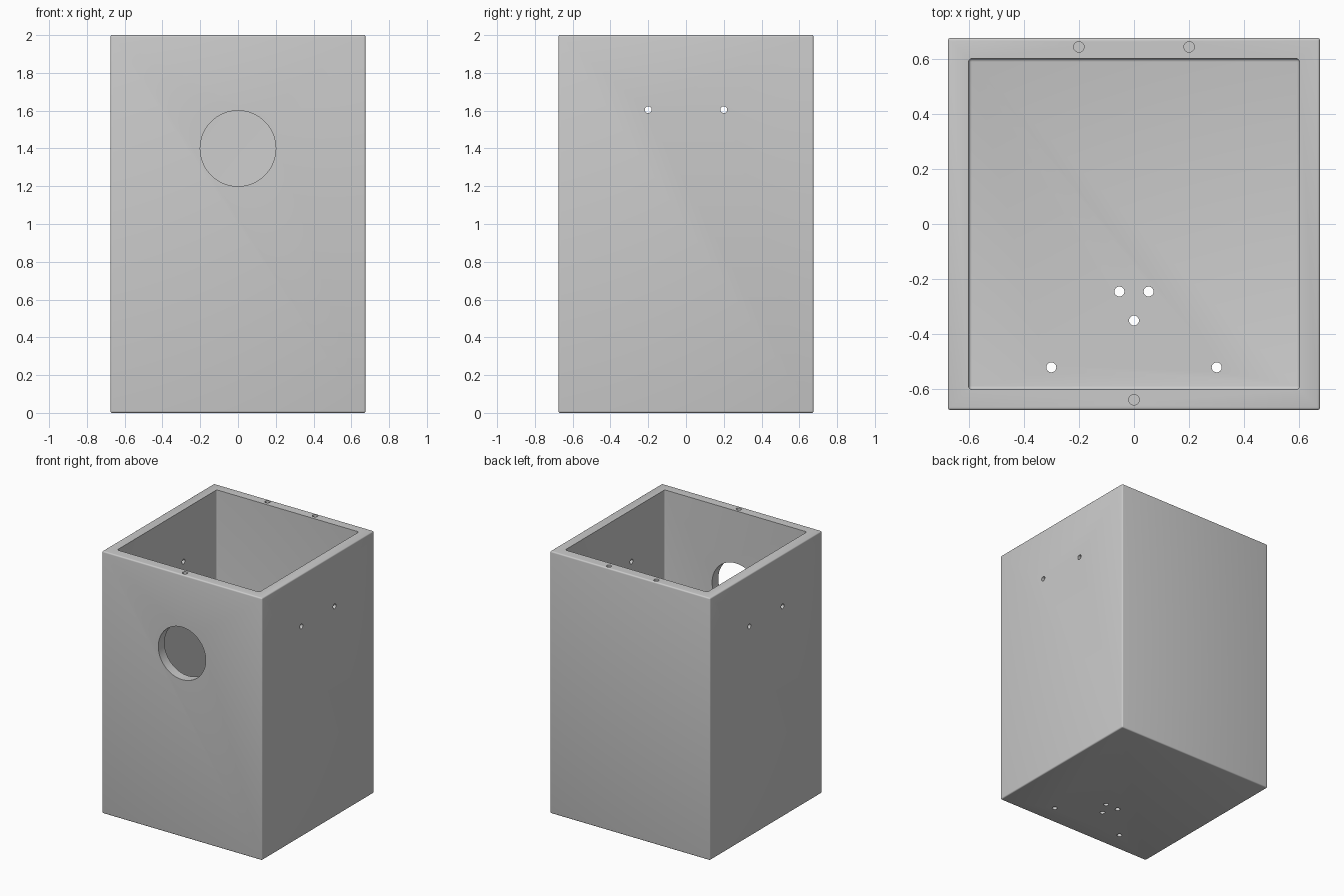
import bpy
import math

default = bpy.data.objects.get("Cube")
if default:
    bpy.data.objects.remove(default, do_unlink=True)

HALF, INNER, HEIGHT = 0.675, 0.6, 2.0
WALL = HALF - INNER
MID = (HALF + INNER) / 2

# Single plain grey
grey = bpy.data.materials.new("plain grey")
grey.use_nodes = True
colour = (0.6, 0.6, 0.6, 1)
grey.diffuse_color = colour
grey.node_tree.nodes["Principled BSDF"].inputs["Base Color"].default_value = colour


def rounded_box(name, half, bottom, top, radius):
    bpy.ops.mesh.primitive_cube_add(size=1, location=(0, 0, (bottom + top) / 2))
    box = bpy.context.object
    box.name = name
    box.scale = (2 * half, 2 * half, top - bottom)
    bpy.ops.object.transform_apply(location=False, rotation=False, scale=True)
    bevel = box.modifiers.new("rounded edges", "BEVEL")
    bevel.width = radius
    bevel.segments = 4
    box.data.materials.append(grey)
    return box


def drill(name, centre, radius, depth, axis="Z", sides=32):
    turn = {"X": (0, math.pi / 2, 0), "Y": (math.pi / 2, 0, 0), "Z": (0, 0, 0)}[axis]
    bpy.ops.mesh.primitive_cylinder_add(vertices=sides, radius=radius, depth=depth,
                                        location=centre, rotation=turn)
    cutter = bpy.context.object
    cutter.name = name
    cutter.data.materials.append(grey)
    return cutter


# Outer block and the rounded cavity, open at the top
body = rounded_box("box_body", HALF, 0, HEIGHT, 0.01)
cutters = [rounded_box("cavity_cutter", INNER, WALL, HEIGHT + 0.3, 0.012)]

# Round entrance through the front wall
cutters.append(drill("entrance_cutter", (0, -MID, 1.4), 0.2, 0.12, "Y", 96))

# Cord holes running through both side walls
for y in (-0.2, 0.2):
    cutters.append(drill("side_hole_cutter", (0, y, 1.605), 0.018, 1.6, "X"))

# Drainage holes through the floor
for x, y in ((-0.3, -0.52), (0.3, -0.52), (0, -0.35), (-0.053, -0.245), (0.053, -0.245)):
    cutters.append(drill("floor_hole_cutter", (x, y, WALL / 2), 0.018, 0.15))

# Blind screw holes in the rim
for x, y in ((-0.2, MID + 0.005), (0.2, MID + 0.005), (0, -MID)):
    cutters.append(drill("rim_hole_cutter", (x, y, HEIGHT), 0.019, 0.3))

for cutter in cutters:
    cut = body.modifiers.new(cutter.name, "BOOLEAN")
    cut.operation = "DIFFERENCE"
    cut.solver = "EXACT"
    cut.object = cutter

# Bake the cuts, then discard the cutters
bpy.ops.object.select_all(action="DESELECT")
body.select_set(True)
bpy.context.view_layer.objects.active = body
bpy.ops.object.convert(target="MESH")
for cutter in cutters:
    bpy.data.objects.remove(cutter, do_unlink=True)
bpy.ops.object.shade_smooth_by_angle(angle=math.radians(30))
